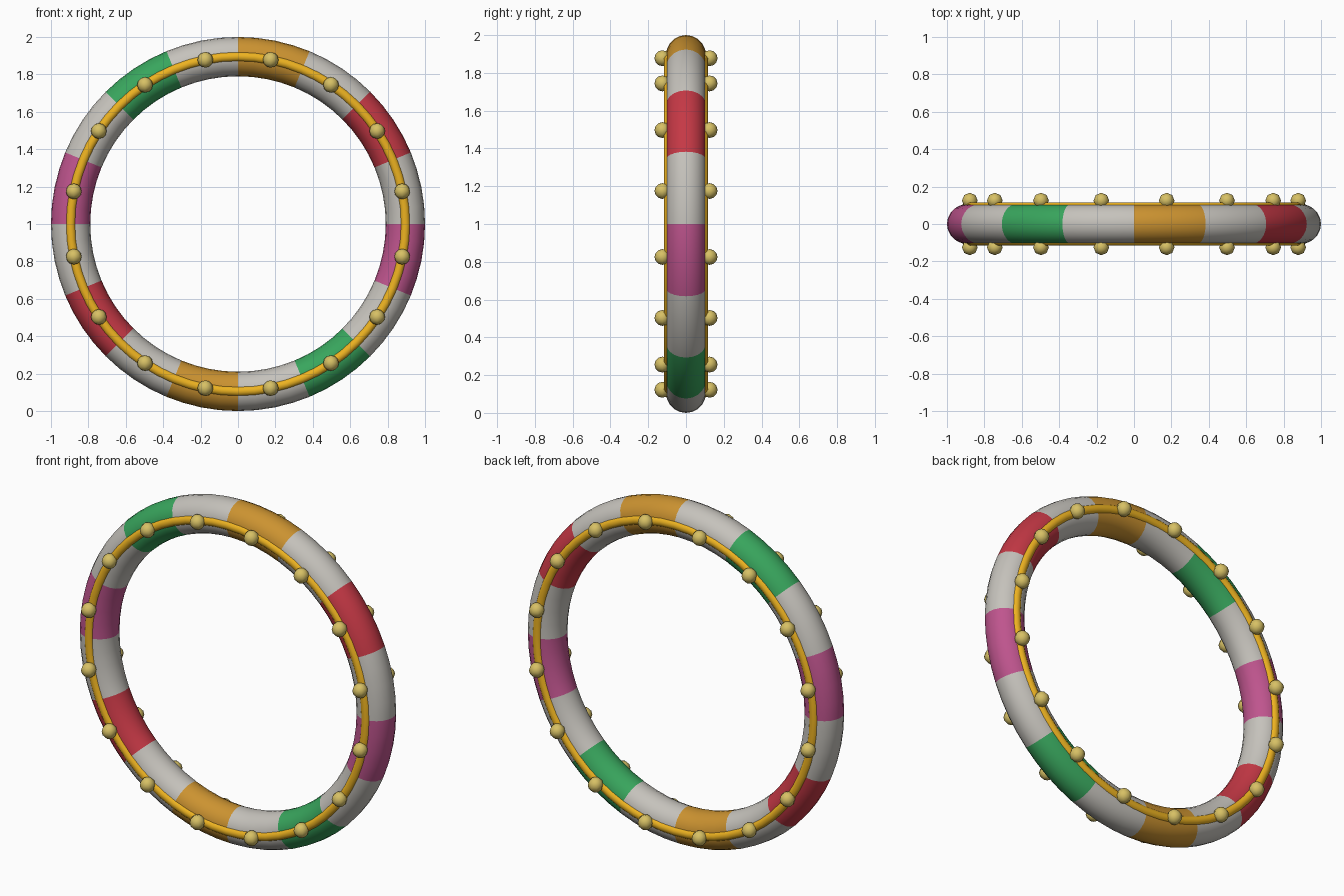
import bpy, math

if "Cube" in bpy.data.objects:
    bpy.data.objects.remove(bpy.data.objects["Cube"])

R = 0.895          # centre-line radius of the hoop
CZ = 1.0           # hoop centre height


def mat(name, rgb):
    m = bpy.data.materials.new(name)
    m.diffuse_color = (*rgb, 1)
    m.use_nodes = True
    m.node_tree.nodes["Principled BSDF"].inputs["Base Color"].default_value = m.diffuse_color
    return m


grey = mat("light_grey", (0.56, 0.54, 0.50))
orange = mat("orange", (0.60, 0.29, 0.03))
red = mat("red", (0.56, 0.04, 0.06))
purple = mat("purple", (0.52, 0.09, 0.27))
green = mat("green", (0.04, 0.38, 0.11))
gold = mat("gold", (0.85, 0.45, 0.015))
brass = mat("brass", (0.68, 0.53, 0.13))


def ring(name, y, minor, sides, mats):
    bpy.ops.mesh.primitive_torus_add(major_radius=R, minor_radius=minor,
                                     major_segments=64, minor_segments=sides,
                                     rotation=(math.pi / 2, 0, 0))
    ob = bpy.context.object
    ob.name = name
    bpy.ops.object.transform_apply(location=False, rotation=True, scale=False)
    ob.location = (0, y, CZ)
    for m in mats:
        ob.data.materials.append(m)
    bpy.ops.object.shade_smooth()
    return ob


# Main hoop: 16 sectors clockwise from the top, every other one coloured
hoop = ring("hoop", 0, 0.105, 20, [grey, orange, red, purple, green])
for p in hoop.data.polygons:
    clock = math.atan2(p.center.x, p.center.z) % (2 * math.pi)
    sector = int(clock / (math.pi / 8))
    p.material_index = 0 if sector % 2 else 1 + (sector // 2) % 4

# Rails and round studs on both faces
for side, s in (("front", -1), ("back", 1)):
    ring(side + "_rail", s * 0.09, 0.027, 10, [gold])
    for i in range(16):
        a = math.pi / 8 * (i + 0.5)
        bpy.ops.mesh.primitive_uv_sphere_add(
            segments=8, ring_count=6, radius=0.042,
            location=(R * math.sin(a), s * 0.125, CZ + R * math.cos(a)))
        stud = bpy.context.object
        stud.name = f"{side}_stud_{i + 1}"
        stud.data.materials.append(brass)
        bpy.ops.object.shade_smooth()
